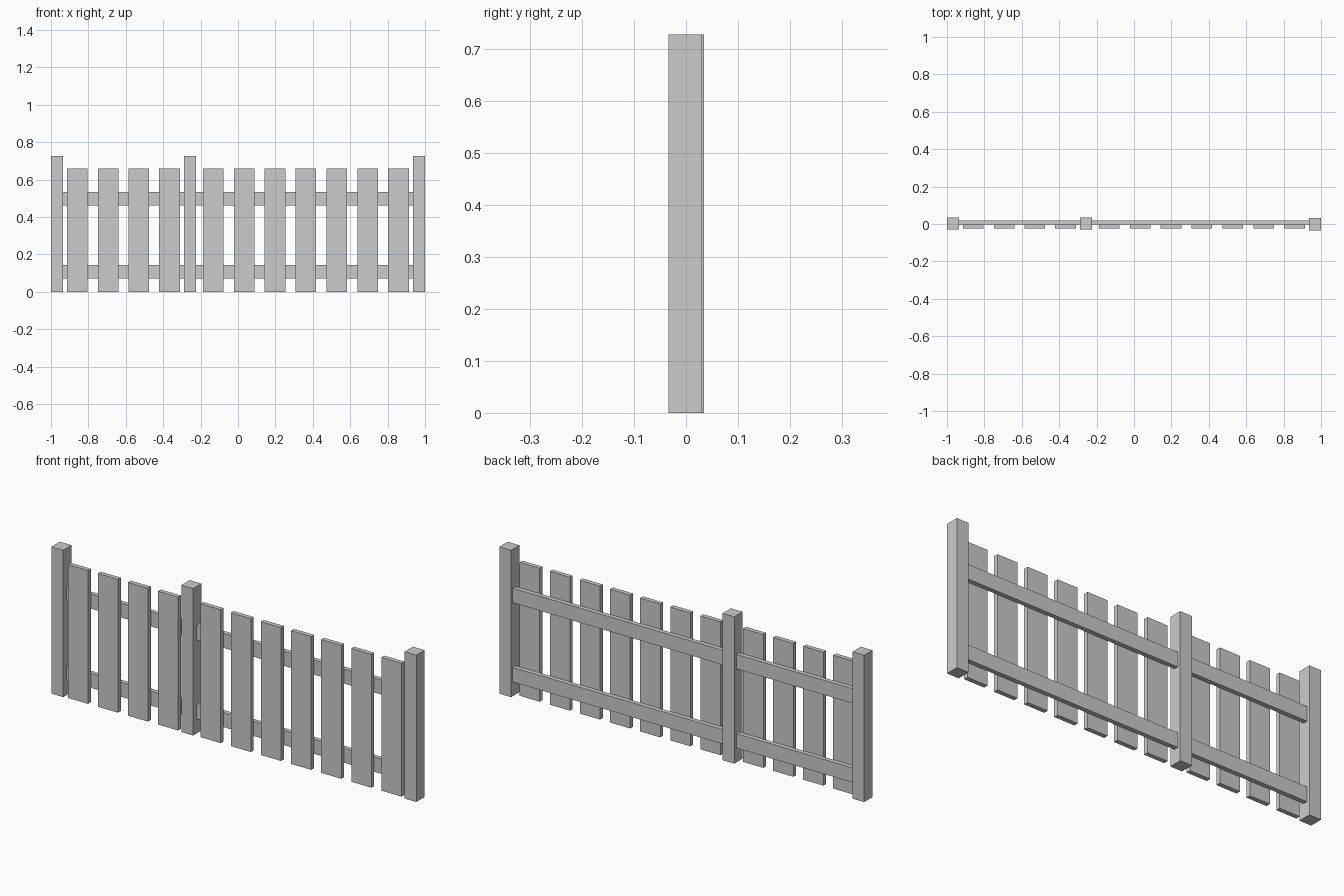
import bpy

if "Cube" in bpy.data.objects:
    bpy.data.objects.remove(bpy.data.objects["Cube"])


def box(name, x0, x1, y0, y1, z0, z1):
    """Add a box spanning the given limits."""
    bpy.ops.mesh.primitive_cube_add(
        size=1, location=((x0 + x1) / 2, (y0 + y1) / 2, (z0 + z1) / 2))
    ob = bpy.context.object
    ob.name = name
    ob.dimensions = (x1 - x0, y1 - y0, z1 - z0)
    bpy.ops.object.transform_apply(location=False, rotation=False, scale=True)
    return ob


POST_W, POST_H = 0.064, 0.727
PICKET_W, PICKET_H = 0.11, 0.66

# Square posts; the right one sits slightly forward
posts = [("left_post", -1.0, -0.030), ("middle_post", -0.289, -0.030),
         ("right_post", 1.0 - POST_W, -0.034)]
for name, x, y in posts:
    box(name, x, x + POST_W, y, y + 0.065, 0, POST_H)

# Two rails in each bay between posts
for bay, (a, b) in enumerate(zip(posts, posts[1:]), 1):
    for label, z in (("lower", 0.071), ("upper", 0.463)):
        box(f"{label}_rail_{bay}", a[1] + POST_W, b[1], -0.003, 0.019, z, z + 0.072)

# Pickets on the front of the rails: first centre, pitch, count per bay
for bay, (start, pitch, count) in enumerate(
        [(-0.859, 0.1643, 4), (-0.132, 0.165, 7)], 1):
    for i in range(count):
        x = start + i * pitch
        box(f"picket_{bay}_{i + 1}", x - PICKET_W / 2, x + PICKET_W / 2,
            -0.025, -0.003, 0, PICKET_H)
